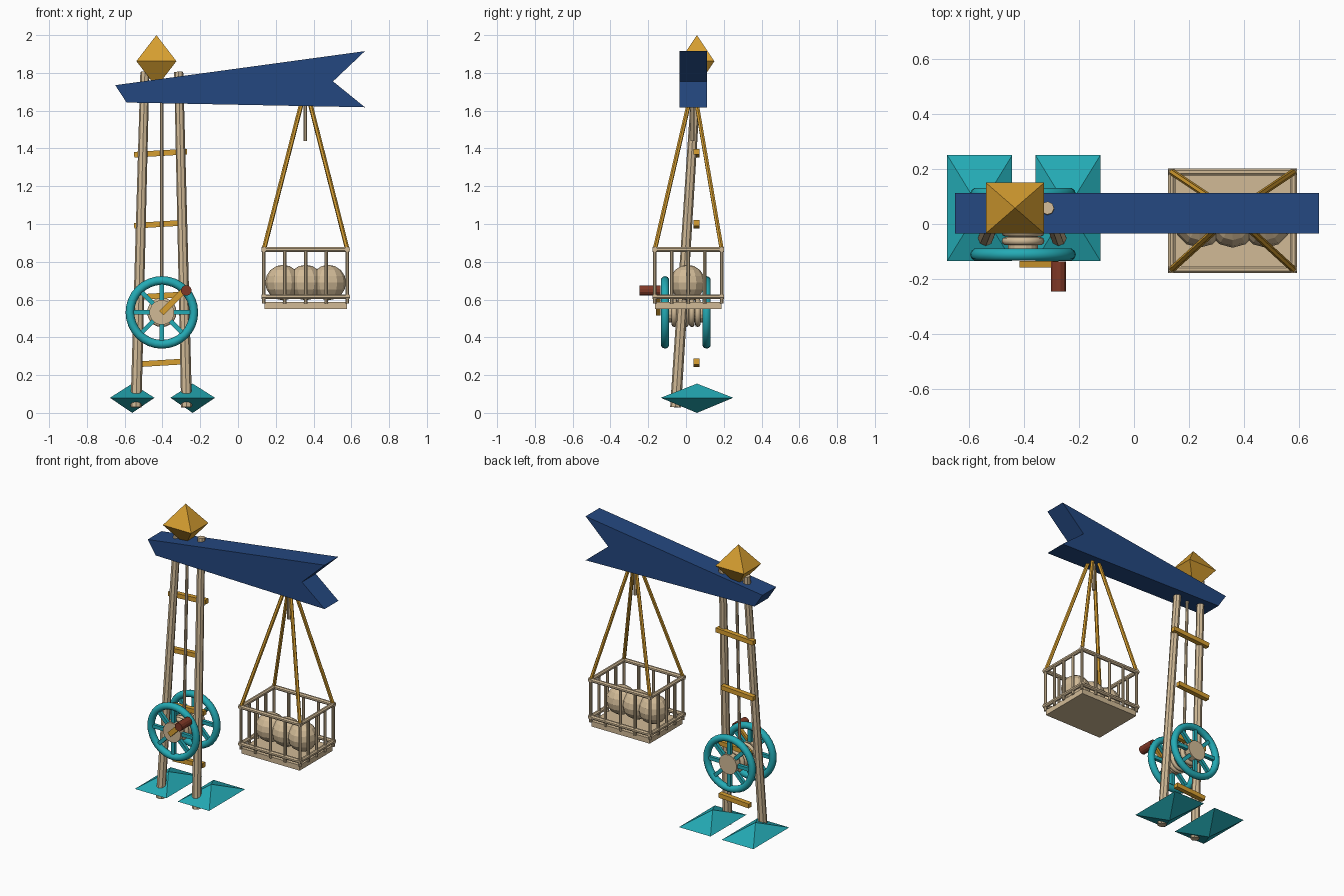
import bpy, bmesh, math
from mathutils import Vector, Matrix

if "Cube" in bpy.data.objects:
    bpy.data.objects.remove(bpy.data.objects["Cube"])


def mat(name, r, g, b):
    lin = [c / 12.92 if c <= 0.04045 else ((c + 0.055) / 1.055) ** 2.4 for c in (r, g, b)]
    m = bpy.data.materials.new(name)
    m.diffuse_color = (*lin, 1)
    m.use_nodes = True
    m.node_tree.nodes["Principled BSDF"].inputs["Base Color"].default_value = m.diffuse_color
    return m


BLUE = mat("blue", 0.14, 0.28, 0.50)
GOLD = mat("gold", 0.84, 0.62, 0.19)
TEAL = mat("teal", 0.14, 0.67, 0.71)
WOOD = mat("pale wood", 0.82, 0.73, 0.59)
BROWN = mat("red brown", 0.50, 0.22, 0.15)


def finish(name, bm, material, smooth=False):
    bmesh.ops.recalc_face_normals(bm, faces=bm.faces)
    me = bpy.data.meshes.new(name)
    bm.to_mesh(me)
    bm.free()
    me.materials.append(material)
    for p in me.polygons:
        p.use_smooth = smooth
    ob = bpy.data.objects.new(name, me)
    bpy.context.collection.objects.link(ob)
    return ob


def add_rod(bm, a, b, r1, r2=None, sides=8):
    a, b = Vector(a), Vector(b)
    d = b - a
    m = Matrix.Translation((a + b) / 2) @ d.to_track_quat('Z', 'Y').to_matrix().to_4x4()
    bmesh.ops.create_cone(bm, cap_ends=True, segments=sides, radius1=r1,
                          radius2=r1 if r2 is None else r2, depth=d.length,
                          matrix=m @ Matrix.Rotation(math.pi / sides, 4, 'Z'))


def rod(name, a, b, material, r1, r2=None, sides=8):
    bm = bmesh.new()
    add_rod(bm, a, b, r1, r2, sides)
    return finish(name, bm, material)


def add_box(bm, c, size, rot_y=0):
    bmesh.ops.create_cube(bm, size=1, matrix=Matrix.Translation(c)
                          @ Matrix.Rotation(rot_y, 4, 'Y') @ Matrix.Diagonal((*size, 1)))


def box(name, c, size, material, rot_y=0):
    bm = bmesh.new()
    add_box(bm, c, size, rot_y)
    return finish(name, bm, material)


def diamond(name, c, hx, hy, up, down, material):
    bm = bmesh.new()
    c = Vector(c)
    ring = [bm.verts.new(c + Vector((sx * hx, sy * hy, 0)))
            for sx, sy in ((-1, -1), (1, -1), (1, 1), (-1, 1))]
    for h in (up, -down):
        tip = bm.verts.new(c + Vector((0, 0, h)))
        for i in range(4):
            bm.faces.new((ring[i], ring[(i + 1) % 4], tip))
    return finish(name, bm, material)


def ring(name, c, major, minor, material, n=32, k=10):
    # torus around the y axis
    bm = bmesh.new()
    vs = []
    for i in range(n):
        a = 2 * math.pi * i / n
        row = []
        for j in range(k):
            b = 2 * math.pi * j / k
            r = major + minor * math.cos(b)
            row.append(bm.verts.new((c[0] + r * math.cos(a), c[1] + minor * math.sin(b),
                                     c[2] + r * math.sin(a))))
        vs.append(row)
    for i in range(n):
        for j in range(k):
            i2, j2 = (i + 1) % n, (j + 1) % k
            bm.faces.new((vs[i][j], vs[i2][j], vs[i2][j2], vs[i][j2]))
    return finish(name, bm, material, True)


# Feet, legs and finial
for side, fx, bx, tx in (("left", -0.56, -0.54, -0.493), ("right", -0.24, -0.272, -0.314)):
    diamond(side + "_foot", (fx, 0.058, 0.08), 0.118, 0.192, 0.075, 0.08, TEAL)
    rod(side + "_leg", (bx, -0.055, 0.03), (tx, 0.058, 1.805), WOOD, 0.029, 0.024)
diamond("finial", (-0.432, 0.058, 1.862), 0.106, 0.092, 0.138, 0.138, GOLD)

# Ladder rungs
for i, (x, z, w) in enumerate(((-0.405, 0.265, 0.225), (-0.405, 0.62, 0.24),
                               (-0.43, 0.998, 0.24), (-0.41, 1.375, 0.28))):
    box(f"rung_{i}", (x, 0.055, z), (w, 0.032, 0.03), GOLD, -0.06)

# Swallow-tailed beam
bm = bmesh.new()
profile = [(-0.65, 1.735), (-0.59, 1.643), (0.672, 1.618), (0.503, 1.755), (0.672, 1.915)]
face = bm.faces.new([bm.verts.new((x, -0.035, z)) for x, z in profile])
ext = bmesh.ops.extrude_face_region(bm, geom=[face])
bmesh.ops.translate(bm, vec=(0, 0.147, 0),
                    verts=[v for v in ext["geom"] if isinstance(v, bmesh.types.BMVert)])
finish("beam", bm, BLUE)

# Winch: wheels, drum, wound rope, crank
WX, WZ = -0.403, 0.532
for side, y in (("front", -0.111), ("back", 0.109)):
    ring(side + "_wheel_rim", (WX, y, WZ), 0.169, 0.023, TEAL)
    bm = bmesh.new()
    for k in range(4):
        add_box(bm, (WX, y, WZ), (0.33, 0.022, 0.024), k * math.pi / 4)
    finish(side + "_wheel_spokes", bm, TEAL)
    rod(side + "_hub", (WX, y - 0.02, WZ), (WX, y + 0.02, WZ), WOOD, 0.066, sides=16)
rod("drum", (WX, -0.11, WZ), (WX, 0.11, WZ), WOOD, 0.055, sides=16)
for k in range(5):
    ring(f"rope_coil_{k}", (WX, -0.062 + k * 0.031, WZ), 0.063, 0.015, WOOD, 20, 8)
box("crank_arm", (WX + 0.058, -0.146, WZ + 0.056), (0.17, 0.024, 0.032), GOLD, -math.pi / 4)
rod("crank_handle", (-0.274, -0.245, 0.648), (-0.274, -0.136, 0.648), BROWN, 0.028, sides=12)
rod("lift_rope", (WX, 0.0, 0.58), (WX, 0.035, 1.68), WOOD, 0.010)

# Hanging rod and basket
CX, CY = 0.358, 0.012
HX, HY = 0.221, 0.177
rod("hanging_rod", (0.356, 0.035, 1.44), (0.356, 0.035, 1.68), WOOD, 0.011)
box("basket_floor", (CX, CY, 0.568), (0.436, 0.352, 0.036), WOOD)
for name, z in (("lower_rails", 0.615), ("upper_rails", 0.865)):
    bm = bmesh.new()
    for s in (-1, 1):
        add_rod(bm, (CX - HX - 0.012, CY + s * HY, z), (CX + HX + 0.012, CY + s * HY, z), 0.014)
        add_rod(bm, (CX + s * HX, CY - HY - 0.012, z), (CX + s * HX, CY + HY + 0.012, z), 0.014)
    finish("basket_" + name, bm, WOOD)
bm = bmesh.new()
for k in range(5):
    t = -1 + k / 2
    for s in (-1, 1):
        add_rod(bm, (CX + t * HX, CY + s * HY, 0.58), (CX + t * HX, CY + s * HY, 0.865), 0.010)
        if 0 < k < 4:
            add_rod(bm, (CX + s * HX, CY + t * HY, 0.58), (CX + s * HX, CY + t * HY, 0.865), 0.010)
finish("basket_bars", bm, WOOD)

# Cargo balls
for k in range(3):
    bm = bmesh.new()
    bmesh.ops.create_uvsphere(bm, u_segments=12, v_segments=8, radius=0.094,
                              matrix=Matrix.Translation((CX - 0.12 + 0.12 * k, 0.008, 0.69)))
    finish(f"cargo_ball_{k}", bm, WOOD)

# Slings from the beam to the basket corners
for i, (sx, sy) in enumerate(((-1, -1), (1, -1), (1, 1), (-1, 1))):
    rod(f"sling_{i}", (CX + sx * HX, CY + sy * HY, 0.865),
        (0.359 + sx * 0.012, 0.037 + sy * 0.012, 1.68), GOLD, 0.012, sides=6)
